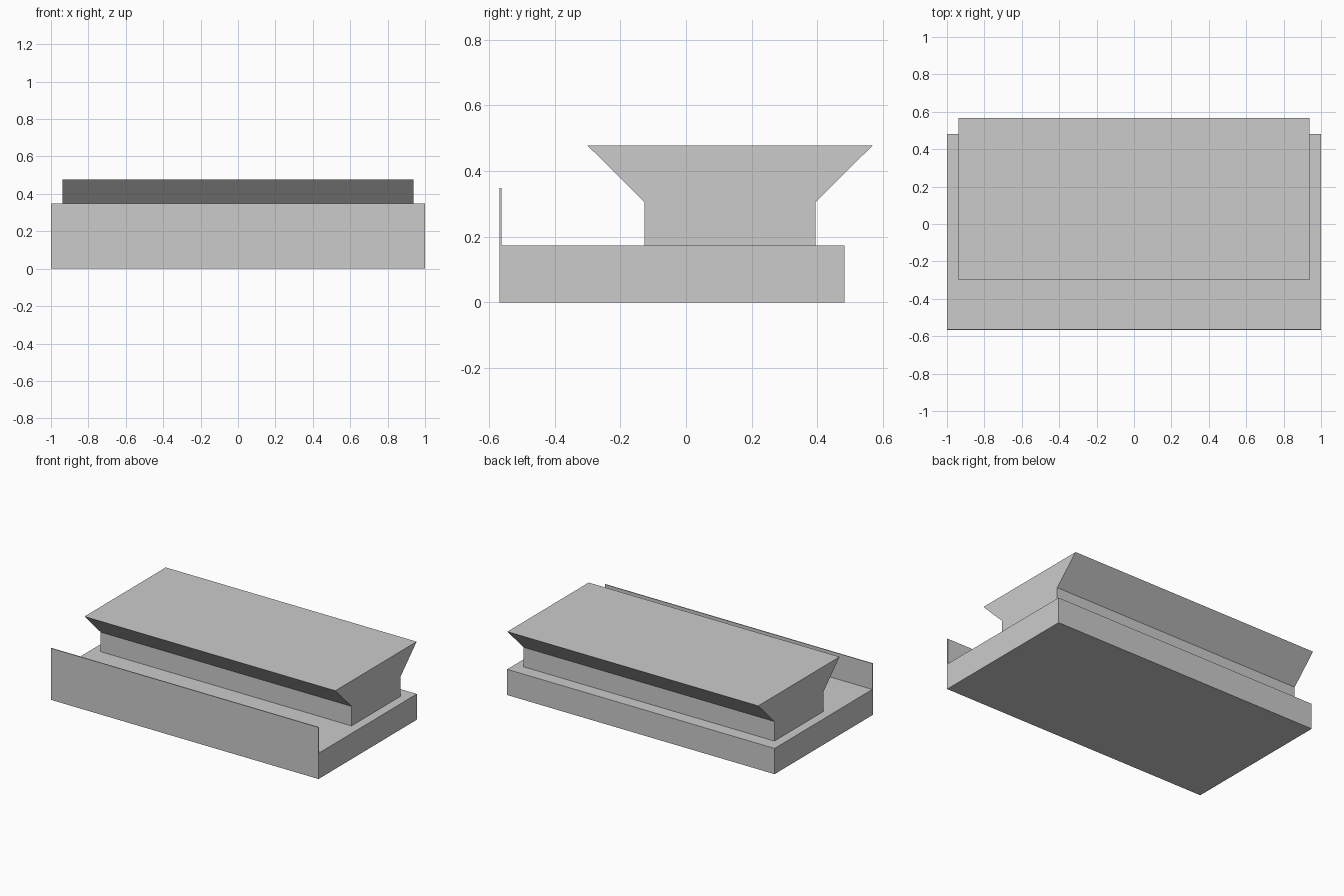
import bpy
import bmesh

cube = bpy.data.objects.get("Cube")
if cube:
    bpy.data.objects.remove(cube, do_unlink=True)

GREY = (0.6, 0.6, 0.6, 1.0)
grey = bpy.data.materials.new("light_grey")
grey.use_nodes = True
grey.diffuse_color = GREY
grey.node_tree.nodes["Principled BSDF"].inputs["Base Color"].default_value = GREY


def extrude_profile(name, profile, half_width):
    """Extrude a closed (y, z) outline along x, centred on x = 0."""
    bm = bmesh.new()
    face = bm.faces.new([bm.verts.new((-half_width, y, z)) for y, z in profile])
    moved = bmesh.ops.extrude_face_region(bm, geom=[face])["geom"]
    verts = [v for v in moved if isinstance(v, bmesh.types.BMVert)]
    bmesh.ops.translate(bm, verts=verts, vec=(2 * half_width, 0, 0))
    bmesh.ops.recalc_face_normals(bm, faces=bm.faces)
    mesh = bpy.data.meshes.new(name)
    bm.to_mesh(mesh)
    bm.free()
    mesh.materials.append(grey)
    obj = bpy.data.objects.new(name, mesh)
    bpy.context.collection.objects.link(obj)
    return obj


FRONT, BACK = -0.568, 0.482
BASE_TOP, LIP_TOP, LIP_THICK = 0.174, 0.349, 0.006
STEM_FRONT, STEM_BACK, STEM_TOP = -0.127, 0.395, 0.306
TOP, FLARE = 0.478, 0.173

# Base slab with a thin upright lip along its front edge
extrude_profile("base_with_front_lip", [
    (FRONT, 0), (BACK, 0), (BACK, BASE_TOP),
    (FRONT + LIP_THICK, BASE_TOP), (FRONT + LIP_THICK, LIP_TOP), (FRONT, LIP_TOP),
], 1.0)

# Upright stem flaring at both sides into a wide flat top
extrude_profile("flared_top", [
    (STEM_FRONT, BASE_TOP), (STEM_BACK, BASE_TOP), (STEM_BACK, STEM_TOP),
    (STEM_BACK + FLARE, TOP), (STEM_FRONT - FLARE, TOP), (STEM_FRONT, STEM_TOP),
], 0.938)
